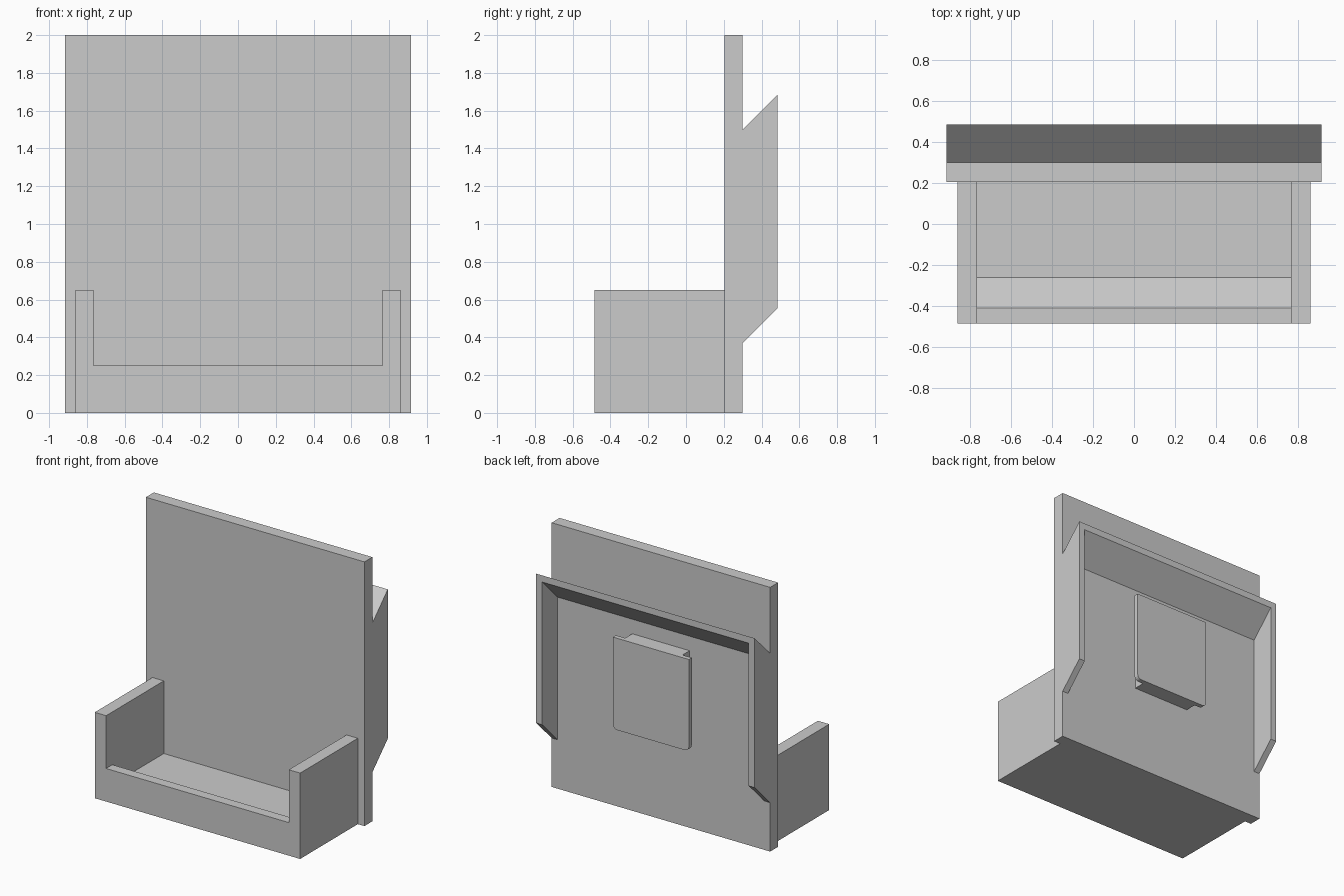
import bpy
import bmesh
from mathutils import Vector

old = bpy.data.objects.get("Cube")
if old:
    bpy.data.objects.remove(old, do_unlink=True)

grey = bpy.data.materials.new("plain grey")
grey.use_nodes = True
colour = (0.6, 0.6, 0.6, 1)
grey.diffuse_color = colour
grey.node_tree.nodes["Principled BSDF"].inputs["Base Color"].default_value = colour


def extrude_x(name, profile, x0, x1, round_bottom=0):
    """Extrude a (y, z) profile from x0 to x1; optionally round the bottom corners."""
    bm = bmesh.new()
    face = bm.faces.new([bm.verts.new((x0, y, z)) for y, z in profile])
    result = bmesh.ops.extrude_face_region(bm, geom=[face])
    moved = [v for v in result["geom"] if isinstance(v, bmesh.types.BMVert)]
    bmesh.ops.translate(bm, verts=moved, vec=Vector((x1 - x0, 0, 0)))
    bmesh.ops.recalc_face_normals(bm, faces=bm.faces)
    if round_bottom:
        low = min(v.co.z for v in bm.verts)
        edges = [e for e in bm.edges
                 if all(abs(v.co.z - low) < 1e-4 for v in e.verts)
                 and abs(e.verts[0].co.x - e.verts[1].co.x) < 1e-4]
        bmesh.ops.bevel(bm, geom=edges, offset=round_bottom, segments=4,
                        profile=0.5, affect='EDGES')
    mesh = bpy.data.meshes.new(name)
    bm.to_mesh(mesh)
    bm.free()
    mesh.materials.append(grey)
    obj = bpy.data.objects.new(name, mesh)
    bpy.context.collection.objects.link(obj)
    return obj


def rect(y0, y1, z0, z1):
    return [(y0, z0), (y1, z0), (y1, z1), (y0, z1)]


PANEL_X, RIM_X = 0.915, 0.865
TRAY_X, TRAY_IN = 0.86, 0.765
FRONT, PANEL_FRONT, PANEL_BACK, BACK = -0.485, 0.205, 0.30, 0.485

# Upright back panel
extrude_x("back_panel", rect(PANEL_FRONT, PANEL_BACK, 0, 2), -PANEL_X, PANEL_X)

# Tray with a low front lip and a sloped inner face
tray = [(FRONT, 0), (PANEL_FRONT, 0), (PANEL_FRONT, 0.1),
        (-0.26, 0.1), (-0.41, 0.25), (FRONT, 0.25)]
extrude_x("tray_floor", tray, -TRAY_IN, TRAY_IN)

# Side walls of the tray and side flanges of the rear rim
flange = [(PANEL_BACK, 0.37), (BACK, 0.555), (BACK, 1.685), (PANEL_BACK, 1.5)]
for side, s in (("left", 1), ("right", -1)):
    extrude_x(side + "_tray_wall", rect(FRONT, PANEL_FRONT, 0, 0.65),
              s * TRAY_IN, s * TRAY_X)
    extrude_x(side + "_rear_flange", flange, s * RIM_X, s * PANEL_X)

# Slanted top flange of the rear rim
top = [(PANEL_BACK, 1.45), (BACK, 1.635), (BACK, 1.685), (PANEL_BACK, 1.5)]
extrude_x("top_rear_flange", top, -RIM_X, RIM_X)

# Mounting plate held off the panel by a narrower block
extrude_x("mount_block", rect(PANEL_BACK, 0.385, 0.645, 1.34), -0.24, 0.24)
extrude_x("mount_plate", rect(0.385, 0.42, 0.645, 1.34), -0.318, 0.318,
          round_bottom=0.035)
